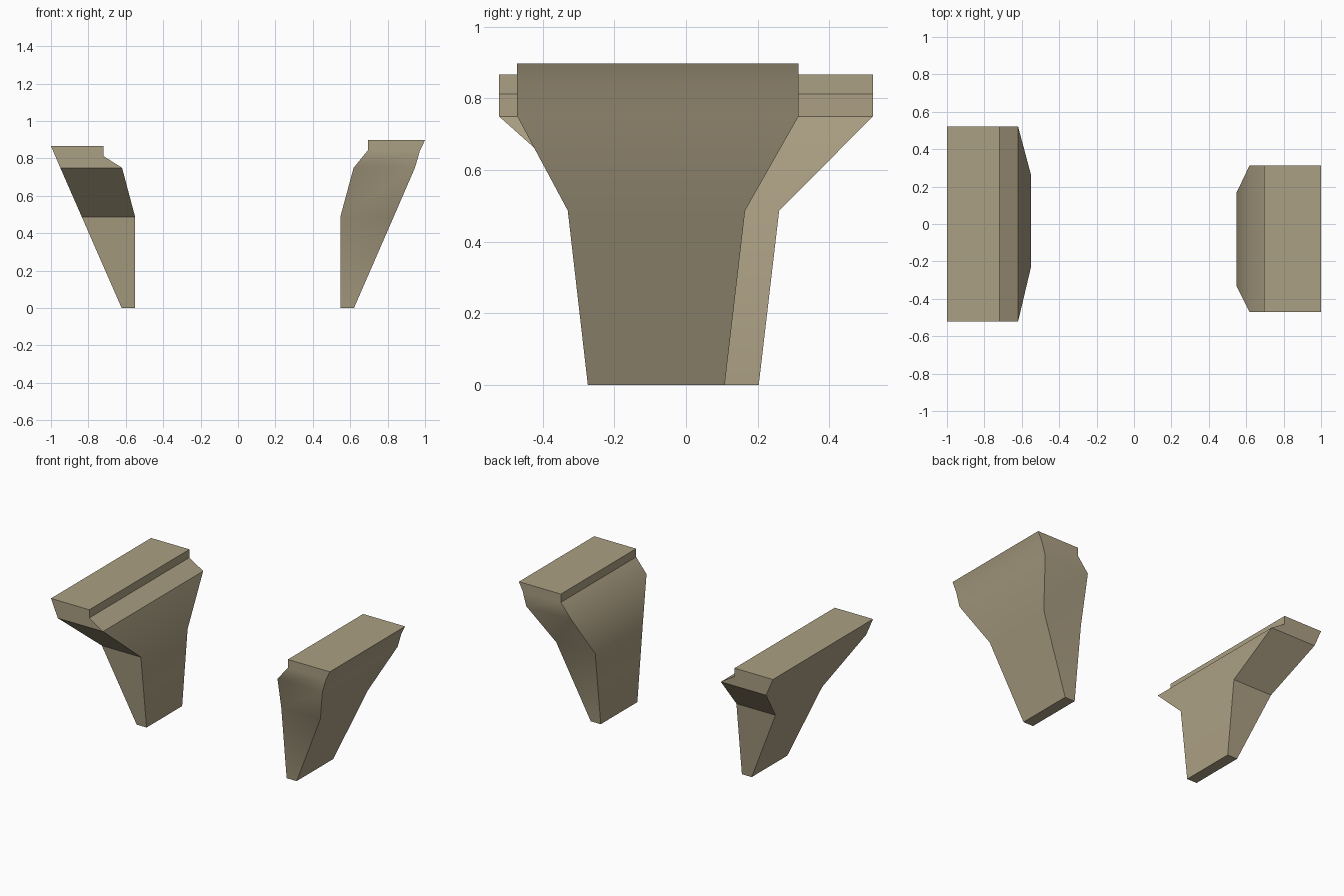
import bpy, bmesh, math

if "Cube" in bpy.data.objects:
    bpy.data.objects.remove(bpy.data.objects["Cube"])

stone = bpy.data.materials.new("tan stone")
stone.diffuse_color = (0.41, 0.35, 0.23, 1)
stone.use_nodes = True
stone.node_tree.nodes["Principled BSDF"].inputs["Base Color"].default_value = stone.diffuse_color


def bracket(name, rows):
    """Stack of rectangles: each row is z, inner x, outer x, y min, y max."""
    bm = bmesh.new()
    rings = []
    for z, xi, xo, y0, y1 in rows:
        rings.append([bm.verts.new(p) for p in
                      ((xi, y0, z), (xo, y0, z), (xo, y1, z), (xi, y1, z))])
    for a, b in zip(rings, rings[1:]):
        for i in range(4):
            j = (i + 1) % 4
            bm.faces.new((a[i], a[j], b[j], b[i]))
    bm.faces.new(rings[0])
    bm.faces.new(rings[-1])
    bmesh.ops.recalc_face_normals(bm, faces=bm.faces)
    mesh = bpy.data.meshes.new(name)
    bm.to_mesh(mesh)
    bm.free()
    mesh.materials.append(stone)
    obj = bpy.data.objects.new(name, mesh)
    bpy.context.collection.objects.link(obj)
    bpy.ops.object.select_all(action='DESELECT')
    obj.select_set(True)
    bpy.context.view_layer.objects.active = obj
    bpy.ops.object.shade_smooth_by_angle(angle=math.radians(30))
    return obj


# wide left bracket
bracket("left_bracket", [
    (0.0, -0.55, -0.622, -0.168, 0.203),
    (0.487, -0.55, -0.835, -0.227, 0.26),
    (0.75, -0.62, -0.95, -0.522, 0.522),
    (0.813, -0.72, -0.977, -0.522, 0.522),
    (0.867, -0.72, -1.0, -0.522, 0.522),
])

# narrower, slightly taller right bracket
bracket("right_bracket", [
    (0.0, 0.547, 0.62, -0.274, 0.108),
    (0.487, 0.547, 0.832, -0.33, 0.165),
    (0.75, 0.618, 0.946, -0.471, 0.314),
    (0.843, 0.694, 0.973, -0.471, 0.314),
    (0.898, 0.694, 1.0, -0.471, 0.314),
])
